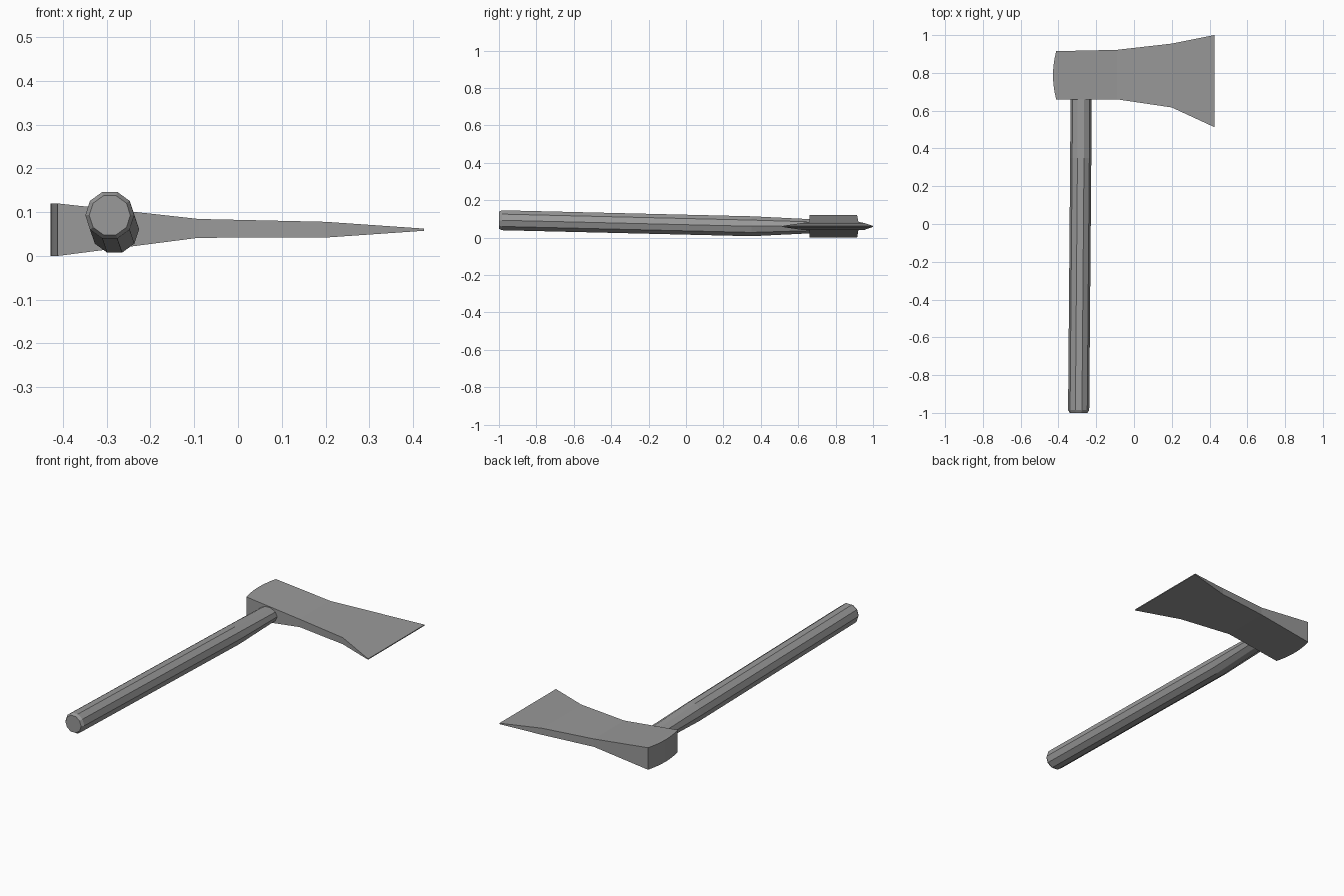
import bpy, bmesh, math

cube = bpy.data.objects.get("Cube")
if cube:
    bpy.data.objects.remove(cube)

grey = bpy.data.materials.new("plain grey")
grey.use_nodes = True
colour = (0.32, 0.32, 0.32, 1)
grey.diffuse_color = colour
grey.node_tree.nodes["Principled BSDF"].inputs["Base Color"].default_value = colour


def finish(name, bm):
    bmesh.ops.recalc_face_normals(bm, faces=bm.faces)
    mesh = bpy.data.meshes.new(name)
    bm.to_mesh(mesh)
    bm.free()
    mesh.materials.append(grey)
    bpy.context.collection.objects.link(bpy.data.objects.new(name, mesh))


def loft(bm, rings):
    """Join successive rings of vertices with quads."""
    for a, b in zip(rings, rings[1:]):
        n = len(a)
        for i in range(n):
            j = (i + 1) % n
            bm.faces.new((a[i], a[j], b[j], b[i]))


# Handle: ten-sided shaft, bevelled at the butt and flattened into the head
SIDES = 10
stations = [  # y, centre x, centre z, radius x, radius z
    (-1.0, -0.293, 0.093, 0.047, 0.047),
    (-0.985, -0.293, 0.093, 0.056, 0.056),
    (0.35, -0.282, 0.061, 0.056, 0.056),
    (0.70, -0.281, 0.061, 0.055, 0.038),
]
bm = bmesh.new()
rings = []
for y, cx, cz, rx, rz in stations:
    angles = [math.tau * i / SIDES for i in range(SIDES)]
    rings.append([bm.verts.new((cx + rx * math.cos(a), y, cz + rz * math.sin(a)))
                  for a in angles])
loft(bm, rings)
bm.faces.new(rings[0])
bm.faces.new(rings[-1])
finish("handle", bm)

# Axe head: rectangular sections from the thick poll to the thin flared edge
sections = [  # x, front y, back y, half thickness
    (-0.412, 0.66, 0.915, 0.06),
    (-0.09, 0.66, 0.922, 0.0215),
    (0.20, 0.617, 0.955, 0.018),
    (0.425, 0.513, 1.0, 0.0025),
]
MID = 0.06
bm = bmesh.new()
rings = []
for x, y0, y1, h in sections:
    h_mid = MID + (0.003 if x == -0.09 else 0)
    rings.append([bm.verts.new((x, y, h_mid + s * h))
                  for y, s in ((y0, -1), (y1, -1), (y1, 1), (y0, 1))])
loft(bm, rings)
bm.faces.new(rings[-1])

# Rounded poll at the back of the head
poll = rings[0]
low, high = [poll[0]], [poll[3]]
x, y0, y1, h = sections[0]
STEPS = 6
for i in range(1, STEPS):
    t = i / STEPS
    px, py = x - 0.017 * 4 * t * (1 - t), y0 + (y1 - y0) * t
    low.append(bm.verts.new((px, py, MID - h)))
    high.append(bm.verts.new((px, py, MID + h)))
low.append(poll[1])
high.append(poll[2])
for i in range(STEPS):
    bm.faces.new((low[i], low[i + 1], high[i + 1], high[i]))
bm.faces.new(low)
bm.faces.new(high)
finish("axe_head", bm)
